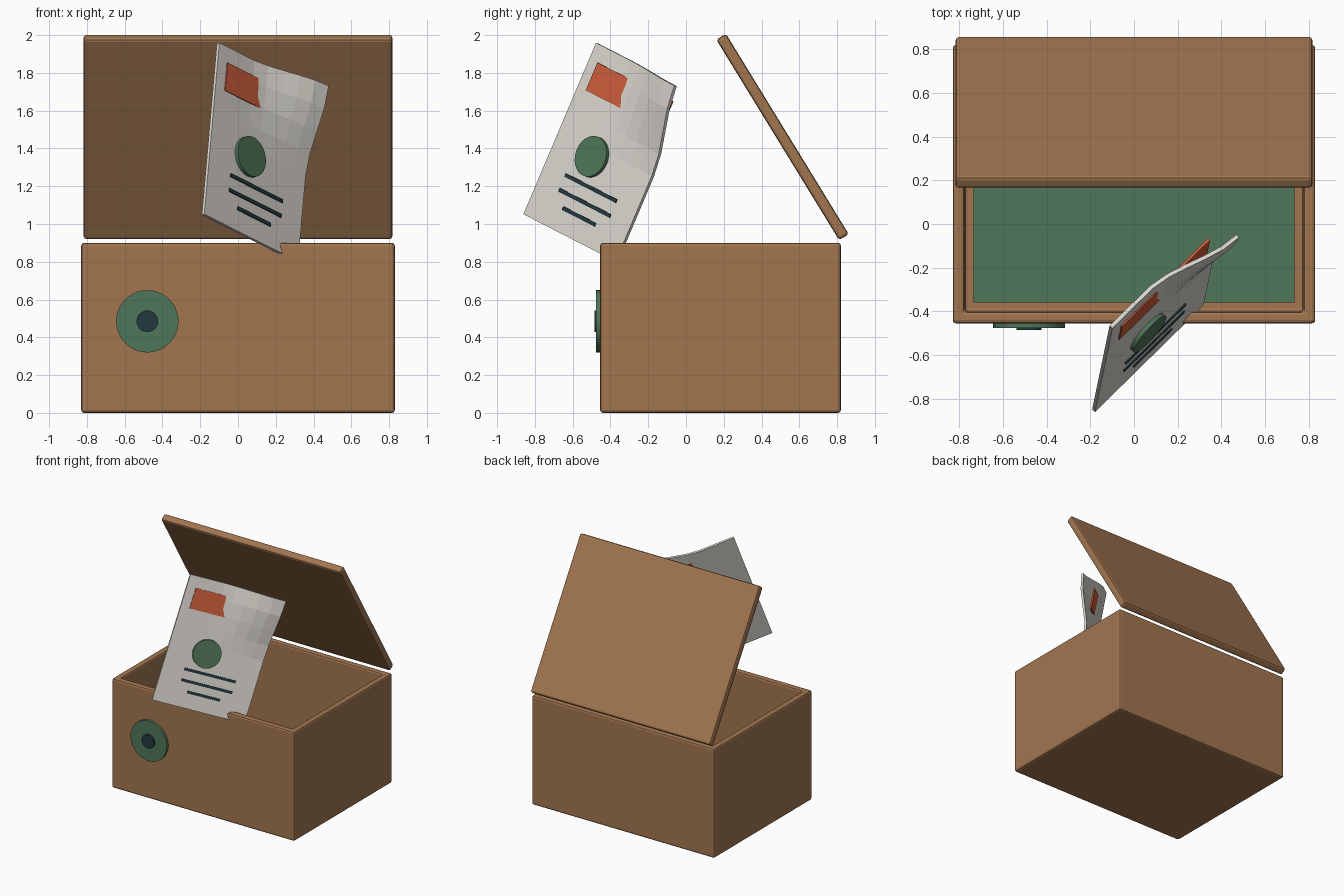
import bpy, bmesh, math
from mathutils import Matrix, Vector

if "Cube" in bpy.data.objects:
    bpy.data.objects.remove(bpy.data.objects["Cube"])


def material(name, rgb):
    m = bpy.data.materials.new(name)
    m.diffuse_color = (*rgb, 1)
    m.use_nodes = True
    m.node_tree.nodes["Principled BSDF"].inputs["Base Color"].default_value = m.diffuse_color
    return m


WOOD = material("wood", (0.36, 0.18, 0.08))
GREEN = material("green", (0.08, 0.18, 0.10))
NAVY = material("navy", (0.016, 0.04, 0.05))
RED = material("red", (0.62, 0.11, 0.045))
PAPER = material("paper", (0.72, 0.69, 0.64))


def finish(name, bm, mat, matrix=Matrix(), bevel=0):
    bmesh.ops.recalc_face_normals(bm, faces=bm.faces)
    mesh = bpy.data.meshes.new(name)
    bm.to_mesh(mesh)
    bm.free()
    mesh.materials.append(mat)
    ob = bpy.data.objects.new(name, mesh)
    ob.matrix_world = matrix
    bpy.context.collection.objects.link(ob)
    if bevel:
        mod = ob.modifiers.new("bevel", "BEVEL")
        mod.width = bevel
        mod.segments = 2
    return ob


def cube(size, centre=(0, 0, 0)):
    bm = bmesh.new()
    bmesh.ops.create_cube(bm, size=1, matrix=Matrix.Translation(centre) @ Matrix.Diagonal((*size, 1)))
    return bm


def disc(name, radius, depth, mat, matrix):
    bm = bmesh.new()
    bmesh.ops.create_cone(bm, cap_ends=True, segments=40, radius1=radius, radius2=radius, depth=depth)
    for f in bm.faces:
        f.smooth = len(f.verts) == 4
    for e in bm.edges:
        e.smooth = all(len(f.verts) == 4 for f in e.link_faces)
    finish(name, bm, mat, matrix)


# Hollow box: inset the top face and push it down to the floor
CY = 0.1825
bm = cube((1.66, 1.275, 0.9), (0, CY, 0.45))
top = max(bm.faces, key=lambda f: f.calc_center_median().z)
bmesh.ops.inset_region(bm, faces=[top], thickness=0.075)
inner = bmesh.ops.extrude_discrete_faces(bm, faces=[top])["faces"][0]
bmesh.ops.translate(bm, verts=inner.verts, vec=(0, 0, -0.82))
finish("box_body", bm, WOOD, bevel=0.015)

# Felt floor lining
finish("floor_lining", cube((1.47, 1.085, 0.03), (0, CY, 0.09)), GREEN)

# Open lid leaning forward over the box
lid_pose = Matrix.Translation((0, 0.511, 1.461)) @ Matrix.Rotation(math.radians(-58.5), 4, "X")
finish("lid", cube((1.634, 1.245, 0.06)), WOOD, lid_pose, bevel=0.015)

# Round clasp on the front
facing = Matrix.Rotation(math.radians(90), 4, "X")
disc("clasp_plate", 0.165, 0.03, GREEN, Matrix.Translation((-0.48, -0.461, 0.485)) @ facing)
disc("clasp_centre", 0.057, 0.03, NAVY, Matrix.Translation((-0.48, -0.470, 0.485)) @ facing)

# Sheet frame: x along the bottom edge, y up the left edge, z out of the printed side
W, H, T = 0.74, 0.989, 0.018
u = Vector((0.671, 0.659, -0.338)).normalized()
n = u.cross(Vector((0.076, 0.384, 0.92))).normalized()
v = n.cross(u)
sheet = Matrix((u, v, n)).transposed().to_4x4()
sheet.translation = (-0.185, -0.855, 1.05)


def smoothstep(a, b, t):
    t = min(max((t - a) / (b - a), 0), 1)
    return t * t * (3 - 2 * t)


# Paper sheet with one curled corner
bm = bmesh.new()
bmesh.ops.create_grid(bm, x_segments=8, y_segments=8, size=0.5)
for p in bm.verts:
    a, b = p.co.x + 0.5, p.co.y + 0.5
    p.co = (a * W, b * H, 0.113 * smoothstep(0.35, 1, a) * smoothstep(0.5, 1, b))
paper = finish("paper_sheet", bm, PAPER, sheet)
mod = paper.modifiers.new("thickness", "SOLIDIFY")
mod.thickness = T
mod.offset = 0

# Printed band, seal and ruled lines on the sheet
finish("paper_band", cube((0.60, 0.16, 0.012), (0.37, 0.819, 0.009)), RED, sheet)
disc("paper_seal", 0.11, 0.025, GREEN, sheet @ Matrix.Translation((0.30, 0.44, 0.017)))
for i, (width, height) in enumerate(((0.41, 0.288), (0.41, 0.203), (0.26, 0.125))):
    finish(f"paper_line_{i + 1}", cube((width, 0.02, 0.012), (0.375, height, 0.009)), NAVY, sheet)
